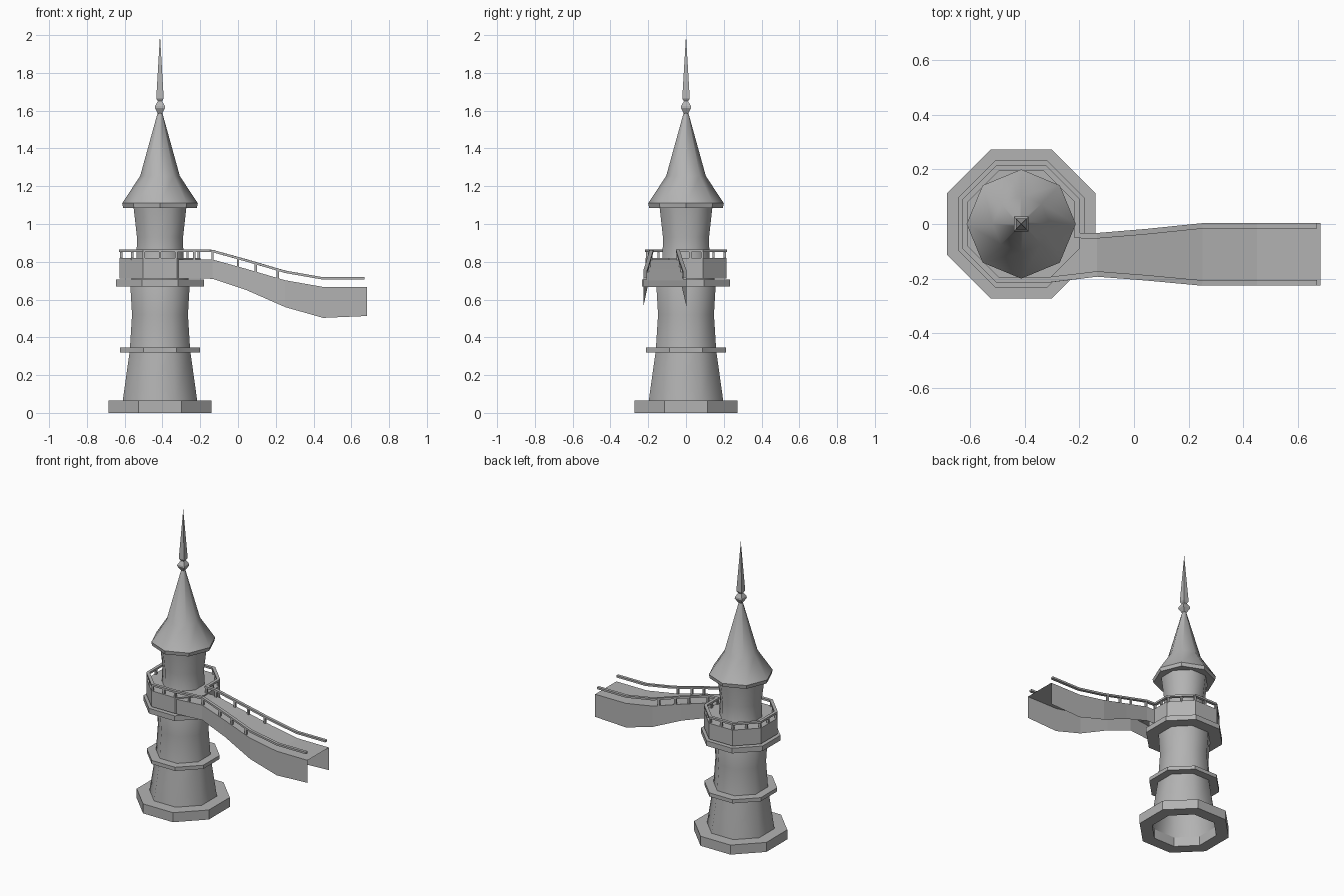
import bpy, bmesh, math
from mathutils import Vector

cube = bpy.data.objects.get("Cube")
if cube:
    bpy.data.objects.remove(cube)

CX = -0.413                       # tower axis
FLAT = math.cos(math.pi / 8)      # inner to outer radius of an octagon

stone = bpy.data.materials.new("grey_stone")
stone.use_nodes = True
GREY = (0.45, 0.45, 0.45, 1)
stone.diffuse_color = GREY
stone.node_tree.nodes["Principled BSDF"].inputs["Base Color"].default_value = GREY


def finish(name, bm, smooth=False, recalc=True):
    if recalc:
        bmesh.ops.recalc_face_normals(bm, faces=bm.faces)
    mesh = bpy.data.meshes.new(name)
    bm.to_mesh(mesh)
    bm.free()
    mesh.materials.append(stone)
    obj = bpy.data.objects.new(name, mesh)
    bpy.context.collection.objects.link(obj)
    for p in mesh.polygons:
        p.use_smooth = smooth
    return obj


def lathe(name, profile, sides=8, turn=0.5, closed=False, smooth=False):
    """Spin (radius, z) points round the tower axis; turn is in steps."""
    bm = bmesh.new()
    rings = []
    for r, z in profile:
        angles = [math.tau * (i + turn) / sides for i in range(sides)]
        rings.append([bm.verts.new((CX + r * math.cos(a), r * math.sin(a), z)) for a in angles])
    pairs = list(zip(rings, rings[1:]))
    if closed:
        pairs.append((rings[-1], rings[0]))
    for low, high in pairs:
        for i in range(sides):
            j = (i + 1) % sides
            bm.faces.new((low[i], low[j], high[j], high[i]))
    bmesh.ops.remove_doubles(bm, verts=bm.verts, dist=1e-5)
    return finish(name, bm, smooth, closed)


def ring(name, inner, outer, z0, z1):
    """Octagonal band given by its half widths."""
    a, b = inner / FLAT, outer / FLAT
    lathe(name, [(a, z0), (b, z0), (b, z1), (a, z1)], closed=True)


def box(bm, centre, size):
    verts = bmesh.ops.create_cube(bm, size=1)["verts"]
    for v in verts:
        v.co = Vector(centre) + Vector(a * b for a, b in zip(v.co, size))


# Tower shaft and its bands
shaft = [(0.2, 0), (0.197, 0.065), (0.16, 0.33), (0.148, 0.52), (0.158, 0.69),
         (0.14, 0.74), (0.124, 0.83), (0.122, 0.93), (0.14, 1.09)]
lathe("tower_shaft", [(r / FLAT, z) for r, z in shaft], smooth=True)
ring("base_plinth", 0.195, 0.272, 0, 0.065)
ring("middle_ledge", 0.15, 0.213, 0.32, 0.345)
ring("upper_ledge", 0.15, 0.232, 0.67, 0.705)
ring("balcony", 0.12, 0.215, 0.712, 0.82)

# Roof and finial
lathe("roof_eave", [(0.1, 1.09), (0.195, 1.085), (0.2, 1.11)], turn=0)
lathe("roof", [(0.2, 1.11), (0.105, 1.254), (0.012, 1.59)], turn=0, smooth=True)
lathe("finial", [(0.012, 1.58), (0.038, 1.615), (0.037, 1.625), (0.016, 1.65),
                 (0.028, 1.665), (0, 2.0)], sides=4)

# Bridge: stations of x, deck height, skirt bottom, near y, far y
stations = [(-0.315, 0.812, 0.712, -0.215, -0.033), (-0.135, 0.812, 0.71, -0.193, -0.033),
            (0.045, 0.762, 0.65, -0.207, -0.018), (0.25, 0.702, 0.56, -0.226, 0.003),
            (0.45, 0.667, 0.503, -0.226, 0.003), (0.683, 0.667, 0.513, -0.226, 0.003)]


def start_x(x, far):
    return max(x, -0.2) if far else x


bm = bmesh.new()
sections = []
for x, top, low, near, far in stations:
    fx = start_x(x, True)
    sections.append([bm.verts.new(p) for p in
                     ((x, near, low), (x, near, top), (fx, far, top), (fx, far, low))])
for s, t in zip(sections, sections[1:]):
    for i in range(3):
        bm.faces.new((s[i], t[i], t[i + 1], s[i + 1]))
finish("bridge_deck_and_skirts", bm, recalc=False)


# Handrails: swept rectangular bars with mitred corners
def rail(name, points, width=0.02, height=0.013):
    bm = bmesh.new()
    pts = [Vector(p) for p in points]
    rows = []
    for i, p in enumerate(pts):
        before = (p - pts[i - 1]) if i else pts[1] - p
        after = (pts[i + 1] - p) if i < len(pts) - 1 else before
        n1, n2 = (Vector((-d.y, d.x, 0)).normalized() for d in (before, after))
        side = (n1 + n2).normalized()
        side *= width / 2 / max(side.dot(n1), 0.4)
        up = Vector((0, 0, height / 2))
        rows.append([bm.verts.new(p + s * side + u * up)
                     for s, u in ((-1, -1), (1, -1), (1, 1), (-1, 1))])
    for a, b in zip(rows, rows[1:]):
        for i in range(4):
            j = (i + 1) % 4
            bm.faces.new((a[i], a[j], b[j], b[i]))
    bm.faces.new(rows[0])
    bm.faces.new(rows[-1])
    finish(name, bm)


RAIL_Z = 0.859
radius = 0.206 / FLAT
corners = [(CX + radius * math.cos(a), radius * math.sin(a), RAIL_Z)
           for a in (math.tau * (i + 0.5) / 8 for i in range(7))]
far_end = (CX + 0.206, -0.042, RAIL_Z)


def bridge_rail(far):
    line = []
    for x, top, low, near, far_y in stations[1:]:
        y = far_y - 0.01 if far else near + 0.01
        line.append((min(x, 0.67), y, top + 0.045))
    return line


far_rail, near_rail = bridge_rail(True), bridge_rail(False)
rail("handrail", far_rail[::-1] + [far_end] + corners + near_rail)


# Railing posts at the corners, mid sides and along the bridge
def middle(a, b):
    return tuple((p + q) / 2 for p, q in zip(a, b))


posts = [far_end] + corners
posts += [middle(a, b) for a, b in zip(corners, corners[1:])]
posts += [middle(far_end, corners[0]), middle(corners[-1], near_rail[0])]
for line in (far_rail, near_rail):
    for want in (-0.135, 0.0, 0.095, 0.21):
        for a, b in zip(line, line[1:]):
            if a[0] <= want < b[0]:
                posts.append(tuple(Vector(a).lerp(Vector(b), (want - a[0]) / (b[0] - a[0]))))
bm = bmesh.new()
for x, y, z in posts:
    box(bm, (x, y, z - 0.025), (0.013, 0.013, 0.048))
finish("railing_posts", bm)
